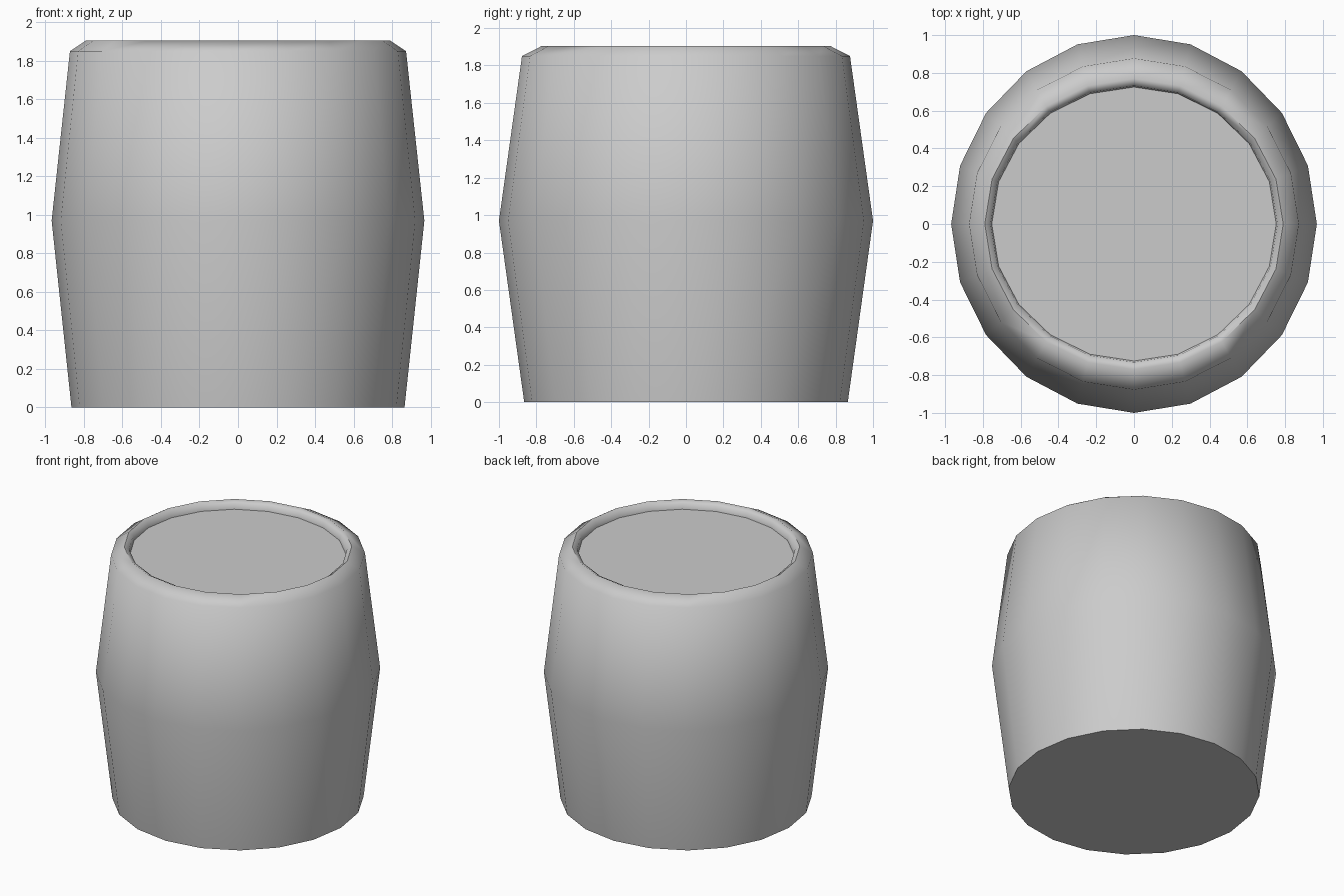
import bpy, bmesh, math

if "Cube" in bpy.data.objects:
    bpy.data.objects.remove(bpy.data.objects["Cube"])

SIDES = 20
# Barrel profile, bottom to recessed lid: (x radius, y radius, height)
PROFILE = [
    (0.865, 0.865, 0.0),    # base
    (0.968, 1.0, 0.97),     # bulging middle
    (0.873, 0.877, 1.85),   # shoulder
    (0.79, 0.77, 1.905),    # rim crest
    (0.76, 0.732, 1.885),   # inner lip
    (0.753, 0.725, 1.847),  # lid edge
]

bm = bmesh.new()
rings = []
for rx, ry, z in PROFILE:
    ring = []
    for i in range(SIDES):
        a = 2 * math.pi * i / SIDES
        ring.append(bm.verts.new((rx * math.cos(a), ry * math.sin(a), z)))
    rings.append(ring)

# Walls and rim
for lower, upper in zip(rings, rings[1:]):
    for i in range(SIDES):
        j = (i + 1) % SIDES
        bm.faces.new((lower[i], lower[j], upper[j], upper[i]))

# Flat base and recessed lid
bm.faces.new(rings[0][::-1])
bm.faces.new(rings[-1])

mesh = bpy.data.meshes.new("barrel")
bm.to_mesh(mesh)
bm.free()
barrel = bpy.data.objects.new("barrel", mesh)
bpy.context.collection.objects.link(barrel)

# Soft walls and rim, crisp base and lid edges
bpy.context.view_layer.objects.active = barrel
barrel.select_set(True)
bpy.ops.object.shade_smooth_by_angle(angle=math.radians(60))
